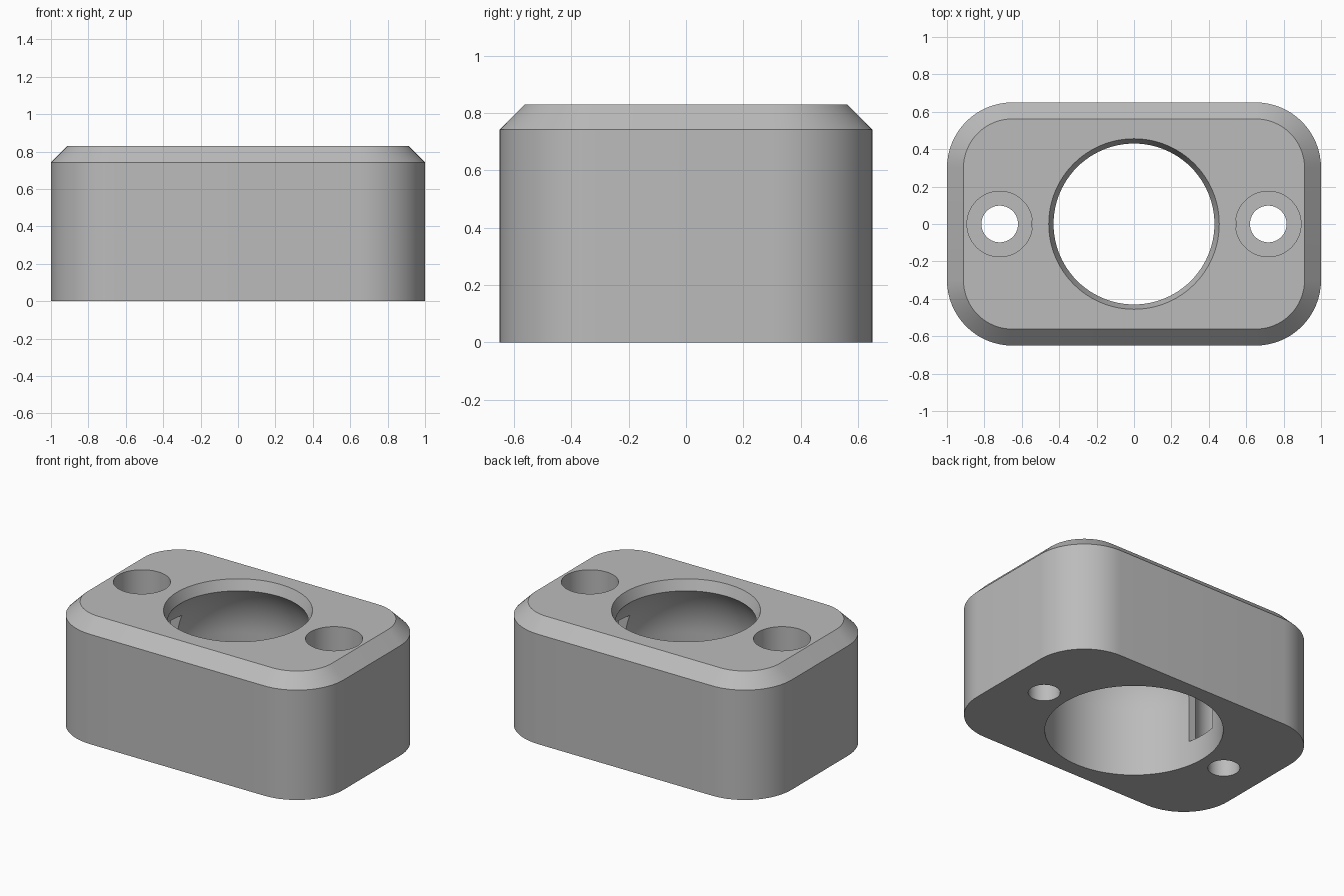
import bpy, bmesh, math

if "Cube" in bpy.data.objects:
    bpy.data.objects.remove(bpy.data.objects["Cube"], do_unlink=True)

# Single plain grey material
grey = bpy.data.materials.new("plain grey")
grey.use_nodes = True
colour = (0.5, 0.5, 0.5, 1)
grey.diffuse_color = colour
grey.node_tree.nodes["Principled BSDF"].inputs["Base Color"].default_value = colour


def loft(name, rings):
    """Closed solid through a stack of rings with equal point counts."""
    bm = bmesh.new()
    loops = [[bm.verts.new(p) for p in ring] for ring in rings]
    n = len(loops[0])
    for a, b in zip(loops, loops[1:]):
        for i in range(n):
            j = (i + 1) % n
            bm.faces.new((a[i], a[j], b[j], b[i]))
    bm.faces.new(loops[0][::-1])
    bm.faces.new(loops[-1])
    bmesh.ops.recalc_face_normals(bm, faces=bm.faces)
    mesh = bpy.data.meshes.new(name)
    bm.to_mesh(mesh)
    bm.free()
    mesh.materials.append(grey)
    obj = bpy.data.objects.new(name, mesh)
    bpy.context.collection.objects.link(obj)
    return obj


def rounded_rect(inset, z, steps=16):
    """Rounded rectangle outline, offset inwards by inset."""
    radius = 0.35 - inset
    points = []
    for corner, (sx, sy) in enumerate([(1, 1), (-1, 1), (-1, -1), (1, -1)]):
        for k in range(steps + 1):
            a = math.pi / 2 * (corner + k / steps)
            points.append((sx * 0.65 + radius * math.cos(a),
                           sy * 0.30 + radius * math.sin(a), z))
    return points


def turned(name, profile, x=0, sides=64):
    """Solid of revolution about a vertical axis from (radius, z) pairs."""
    turn = [2 * math.pi * i / sides for i in range(sides)]
    return loft(name, [[(x + r * math.cos(a), r * math.sin(a), z) for a in turn]
                       for r, z in profile])


def box(name, x0, x1, half_width, z0, z1):
    w = half_width
    return loft(name, [[(x0, -w, z), (x1, -w, z), (x1, w, z), (x0, w, z)]
                       for z in (z0, z1)])


def cut(body, cutter):
    cutter.hide_render = True
    mod = body.modifiers.new("cut", "BOOLEAN")
    mod.operation = "DIFFERENCE"
    mod.solver = "EXACT"
    mod.object = cutter
    bpy.context.view_layer.objects.active = body
    bpy.ops.object.modifier_apply(modifier=mod.name)
    bpy.data.objects.remove(cutter, do_unlink=True)


# Block with rounded corners and a chamfered top edge
TOP = 0.83
body = loft("housing_block", [rounded_rect(0, 0), rounded_rect(0, 0.742),
                              rounded_rect(0.088, TOP)])

# Main bore: cylinder, domed shoulder, then a slightly flared lip
BORE, DOME_Z, LIP = 0.546, 0.424, 0.43
end = math.acos(LIP / BORE)
dome = [(BORE * math.cos(end * k / 12), DOME_Z + BORE * math.sin(end * k / 12))
        for k in range(13)]
slope = (0.456 - LIP) / (TOP - dome[-1][1])
lip = [(0.456 + slope * 0.05, TOP + 0.05)]
cut(body, turned("bore_cutter", [(BORE, -0.1)] + dome + lip, sides=96))

# Counterbored screw holes, each joined to the bore by a slot
FLOOR = 0.17
for side in (-1, 1):
    x = side * 0.718
    cut(body, turned("screw_cutter", [(0.098, -0.1), (0.098, FLOOR),
                                      (0.175, FLOOR), (0.175, TOP + 0.1)], x))
    cut(body, box("slot_cutter", side * 0.4, side * 0.62, 0.111, FLOOR, 0.62))

# Smooth curved walls, crisp edges
bpy.ops.object.select_all(action="DESELECT")
body.select_set(True)
bpy.context.view_layer.objects.active = body
bpy.ops.object.shade_smooth_by_angle(angle=math.radians(15))
